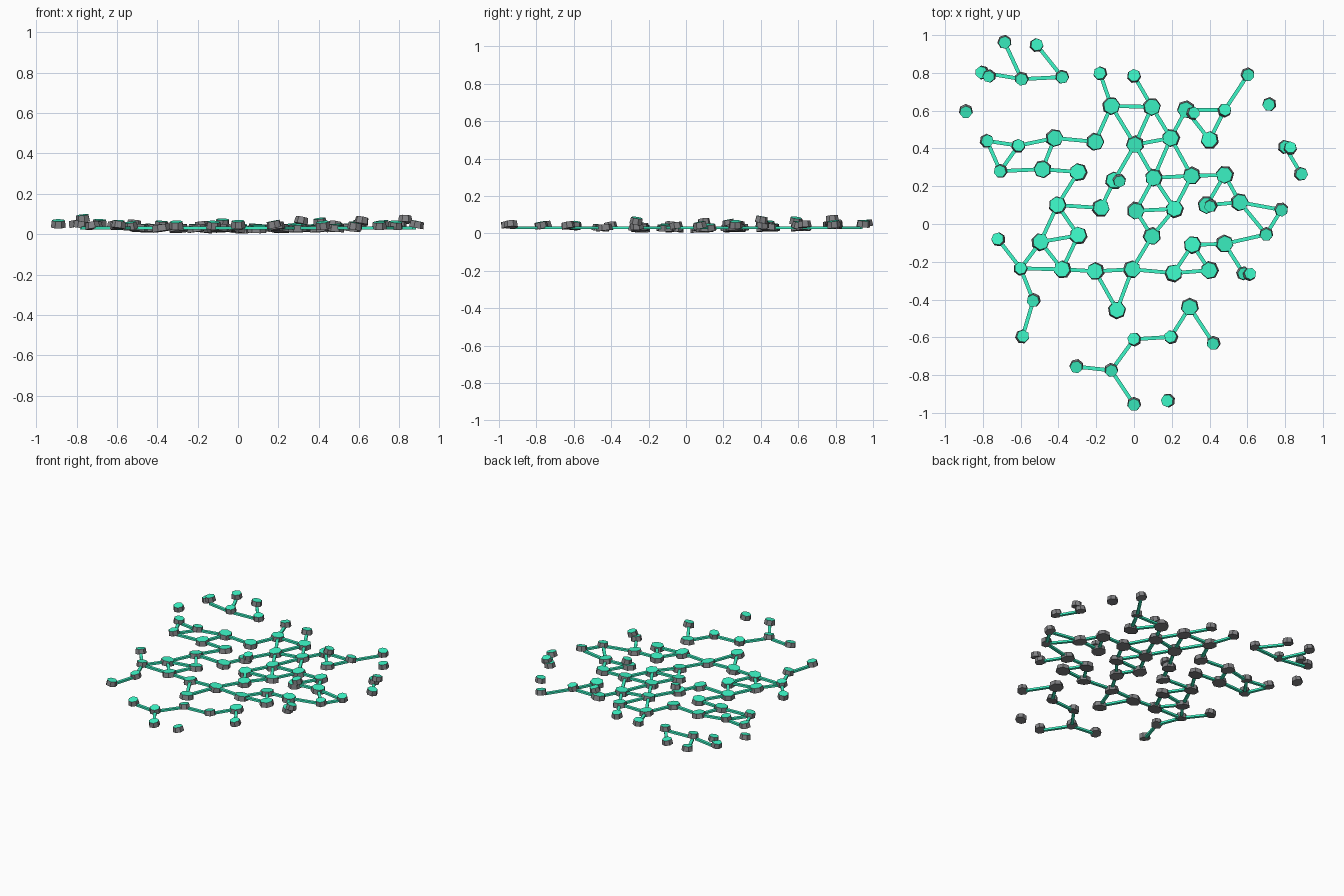
import bpy, bmesh, math, random
from mathutils import Matrix, Vector

if "Cube" in bpy.data.objects:
    bpy.data.objects.remove(bpy.data.objects["Cube"])

random.seed(4)

def material(name, rgb):
    m = bpy.data.materials.new(name)
    m.diffuse_color = (*rgb, 1)
    m.use_nodes = True
    m.node_tree.nodes["Principled BSDF"].inputs["Base Color"].default_value = m.diffuse_color
    return m

GREEN = material("green", (0.045, 0.93, 0.57))
GREY = material("dark_grey", (0.22, 0.22, 0.23))

# Large inner studs (row by row, back to front)
CORE = [(-.12, .63), (.095, .625), (.275, .61),
        (-.42, .46), (-.205, .44), (.005, .425), (.195, .46), (.40, .45),
        (-.485, .295), (-.295, .28), (-.105, .235), (.105, .25), (.305, .26), (.48, .265),
        (-.405, .105), (-.175, .09), (.01, .075), (.215, .085), (.385, .105), (.56, .12),
        (-.495, -.09), (-.295, -.055), (.095, -.06), (.31, -.105), (.48, -.10),
        (-.38, -.235), (-.205, -.245), (-.01, -.235), (.21, -.255), (.40, -.24),
        (-.09, -.45), (.295, -.435)]

# Small outer studs, numbered on from 32
RIM = [(-.685, .967), (-.515, .953), (-.595, .772), (-.38, .783), (-.18, .803), (0, .79),
       (.603, .795), (.48, .608), (-.778, .445), (-.612, .42), (-.708, .285), (.80, .413),
       (.885, .27), (.78, .08), (.70, -.05), (-.72, -.075), (-.60, -.23), (-.533, -.40),
       (-.59, -.59), (0, -.605), (.195, -.593), (.42, -.627), (-.305, -.75), (-.12, -.77),
       (0, -.95), (.58, -.257), (-.805, .807), (-.89, .60), (.715, .638), (.178, -.93)]

# Small studs sitting on top of others
STACKED = [(-.768, .787), (.315, .592), (.828, .408), (-.077, .233), (.405, .10), (.613, -.26)]

# Chains of linked studs
LINKS = [(32, 34, 35, 33), (34, 58), (36, 0, 1, 37), (4, 0, 5, 1, 6, 5, 10, 15, 14),
         (6, 2, 39, 38), (39, 7, 2), (40, 41, 3, 4), (40, 42, 41), (42, 8, 9, 14),
         (3, 8), (5, 11, 6, 12, 11, 16, 17, 11), (17, 12, 13, 18, 19, 13),
         (16, 22, 17), (22, 27, 30, 26), (14, 20, 21, 14), (20, 25, 21),
         (20, 48, 47), (48, 49, 50), (48, 25, 26, 27, 28, 23, 29, 28),
         (23, 24, 57), (24, 46, 45, 19, 46), (53, 31, 52, 51, 55, 54), (55, 56), (43, 44)]

SHIFT_Y = -.005

def add_object(name, bm, *materials):
    me = bpy.data.meshes.new(name)
    bm.to_mesh(me)
    bm.free()
    for m in materials:
        me.materials.append(m)
    bpy.context.collection.objects.link(bpy.data.objects.new(name, me))

def add_studs(name, points, radius, height, z_of, tilt):
    """Tapered seven-sided studs, slightly tilted, with green top faces."""
    bm = bmesh.new()
    for x, y in points:
        a = random.uniform(0, 2 * math.pi)
        lean = Matrix.Rotation(random.uniform(.5, 1) * tilt, 4,
                               Vector((math.cos(a), math.sin(a), 0)))
        m = (Matrix.Translation((x, y + SHIFT_Y, z_of(math.hypot(x, y)))) @ lean
             @ Matrix.Rotation(random.uniform(0, 1), 4, 'Z'))
        bmesh.ops.create_cone(bm, cap_ends=True, segments=7, radius1=radius,
                              radius2=radius * .88, depth=height, matrix=m)
    bm.normal_update()
    for f in bm.faces:
        f.material_index = 1 if f.normal.z > .8 else 0
    add_object(name, bm, GREY, GREEN)

add_studs("inner_studs", CORE, .049, .033, lambda r: .024 + .014 * r, math.radians(9))
add_studs("outer_studs", RIM, .038, .034, lambda r: .025 + .025 * r, math.radians(12))
add_studs("stacked_studs", STACKED, .036, .034, lambda r: .050 + .026 * r, math.radians(14))

# Thin square green rods lying flat between linked studs
studs = [Vector((x, y + SHIFT_Y, .03)) for x, y in CORE + RIM]
bm = bmesh.new()
for chain in LINKS:
    for i, j in zip(chain, chain[1:]):
        a, b = studs[i], studs[j]
        d = b - a
        m = (Matrix.Translation((a + b) / 2)
             @ Matrix.Rotation(math.atan2(d.y, d.x), 4, 'Z')
             @ Matrix.Diagonal((d.length - .05, .020, .014, 1)))
        bmesh.ops.create_cube(bm, size=1, matrix=m)
add_object("link_rods", bm, GREEN)
